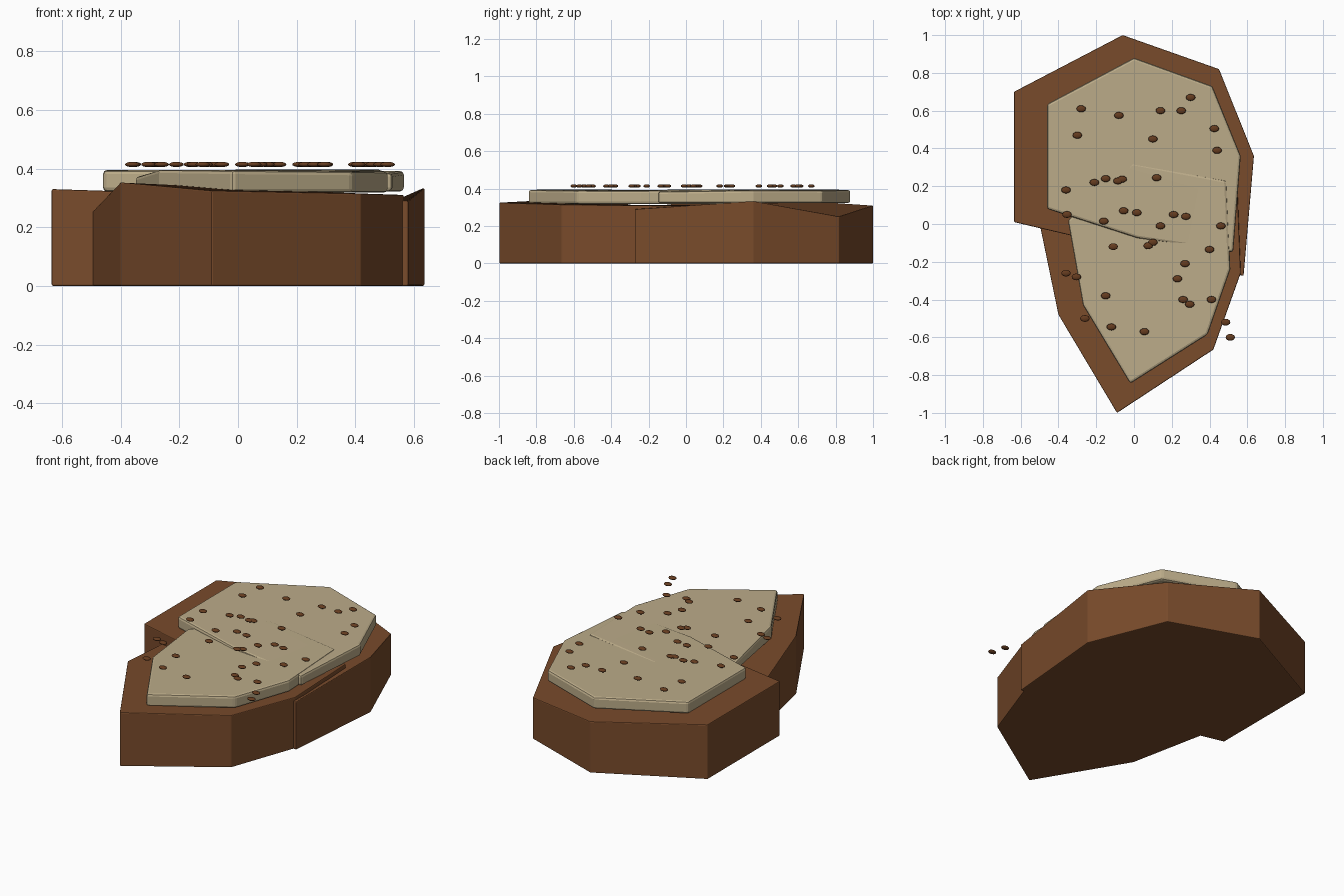
import bpy, bmesh

def material(name, rgb):
    m = bpy.data.materials.new(name)
    m.diffuse_color = (*rgb, 1)
    return m

BROWN = material("warm brown", (0.19, 0.07, 0.024))
CREAM = material("beige icing", (0.50, 0.41, 0.25))
DARK = material("dark brown", (0.13, 0.045, 0.014))

def slab(name, outline, bottom, bevel, mat):
    """Prism whose top corners each have their own height (x, y, z)."""
    bm = bmesh.new()
    low = [bm.verts.new((x, y, bottom)) for x, y, z in outline]
    top = [bm.verts.new(p) for p in outline]
    bm.faces.new(low[::-1])
    bm.faces.new(top)
    n = len(outline)
    for i in range(n):
        j = (i + 1) % n
        bm.faces.new((low[i], low[j], top[j], top[i]))
    bmesh.ops.recalc_face_normals(bm, faces=bm.faces)
    me = bpy.data.meshes.new(name)
    bm.to_mesh(me)
    bm.free()
    me.materials.append(mat)
    ob = bpy.data.objects.new(name, me)
    bpy.context.collection.objects.link(ob)
    b = ob.modifiers.new("soft_edge", 'BEVEL')
    b.width, b.segments, b.limit_method = bevel, 2, 'ANGLE'
    return ob

# two overlapping cake slabs (counter-clockwise outlines)
slab("back_slab", [(-0.635, 0.01, 0.33), (0.58, -0.275, 0.29), (0.635, 0.36, 0.335),
                   (0.45, 0.82, 0.25), (-0.06, 1.0, 0.31), (-0.635, 0.70, 0.33)],
     0, 0.005, BROWN)
slab("front_slab", [(-0.09, -1.0, 0.325), (0.42, -0.665, 0.315), (0.565, -0.26, 0.31),
                    (0.545, 0.25, 0.31), (0.0, 0.40, 0.31), (-0.495, -0.02, 0.255),
                    (-0.40, -0.48, 0.355)],
     0, 0.005, BROWN)

# icing layers
slab("back_icing", [(-0.46, 0.08, 0.394), (0.02, -0.075, 0.395), (0.525, -0.15, 0.385),
                    (0.565, 0.36, 0.392), (0.415, 0.73, 0.391), (0.0, 0.88, 0.394),
                    (-0.46, 0.635, 0.395)],
     0.322, 0.013, CREAM)
slab("front_icing", [(-0.02, -0.845, 0.394), (0.39, -0.585, 0.39), (0.51, -0.24, 0.389),
                     (0.49, 0.23, 0.397), (-0.01, 0.325, 0.397), (-0.35, 0.02, 0.372),
                     (-0.27, -0.43, 0.398)],
     0.318, 0.013, CREAM)

# sprinkles hovering just over the icing
spots = [(.30, .67), (.14, .60), (.25, .60), (-.08, .575), (-.28, .61), (-.30, .47),
         (.10, .45), (.425, .505), (.44, .39), (-.36, .18), (-.21, .22), (-.15, .24),
         (-.085, .228), (-.063, .237), (.12, .245), (-.355, .05), (-.16, .015), (-.055, .07),
         (.015, .06), (.21, .05), (.275, .04), (.14, -.01), (.46, -.01), (.10, -.097),
         (.075, -.115), (-.11, -.12), (.40, -.135), (.27, -.21), (.23, -.29), (-.36, -.26),
         (-.305, -.28), (-.15, -.38), (-.26, -.50), (-.12, -.545), (.055, -.57),
         (.26, -.40), (.295, -.425), (.41, -.40), (.485, -.52), (.51, -.60)]
bm = bmesh.new()
for x, y in spots:
    new = bmesh.ops.create_uvsphere(bm, u_segments=12, v_segments=8, radius=1)["verts"]
    bmesh.ops.scale(bm, vec=(0.025, 0.018, 0.009), verts=new)
    bmesh.ops.translate(bm, vec=(x, y, 0.414), verts=new)
for f in bm.faces:
    f.smooth = True
me = bpy.data.meshes.new("sprinkles")
bm.to_mesh(me)
bm.free()
me.materials.append(DARK)
bpy.context.collection.objects.link(bpy.data.objects.new("sprinkles", me))
